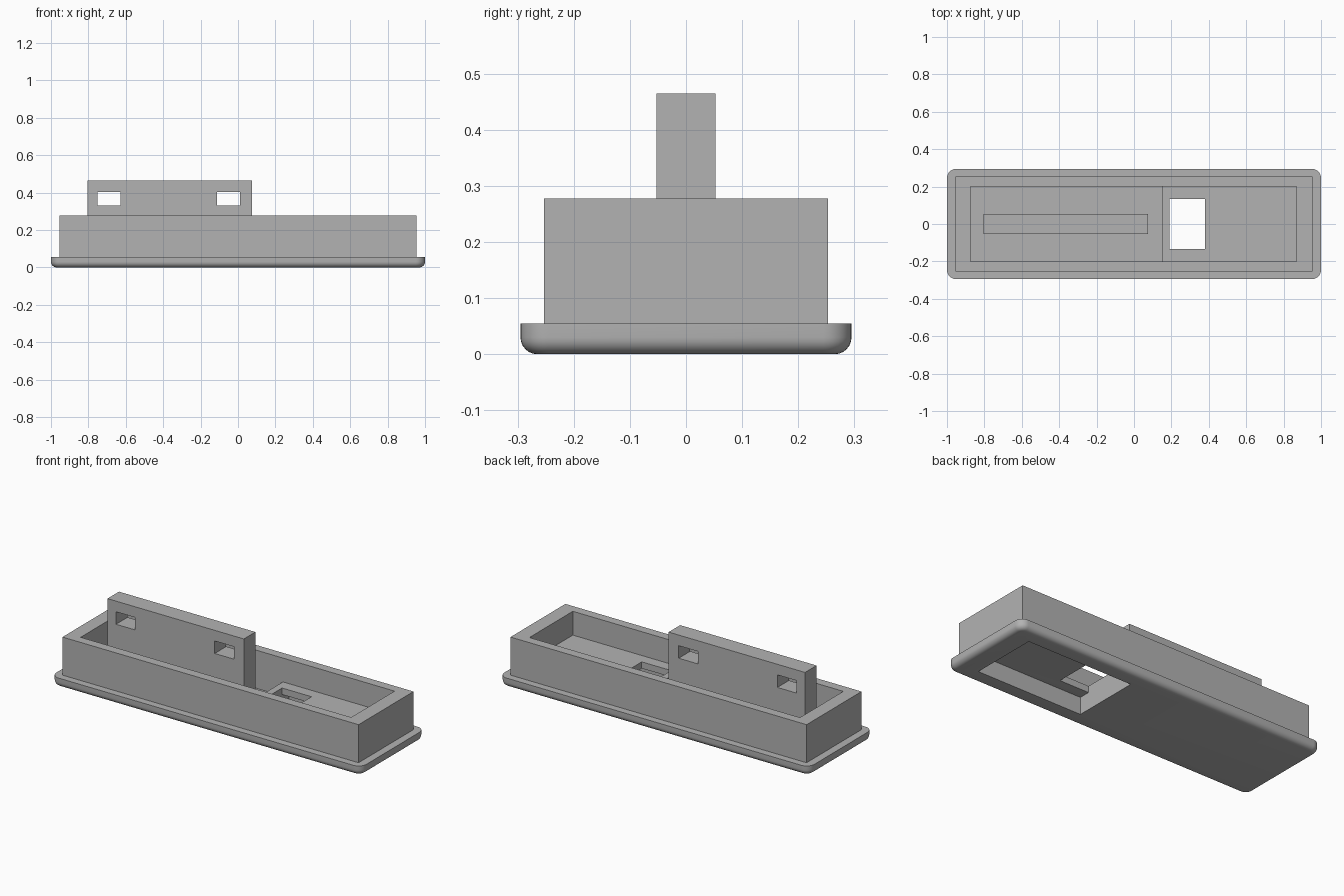
import bpy, bmesh, math
from mathutils import Matrix, Vector

if "Cube" in bpy.data.objects:
    bpy.data.objects.remove(bpy.data.objects["Cube"], do_unlink=True)

grey = bpy.data.materials.new("plain_grey")
grey.use_nodes = True
GREY = (0.45, 0.45, 0.45, 1)
grey.diffuse_color = GREY
grey.node_tree.nodes["Principled BSDF"].inputs["Base Color"].default_value = GREY


def box(name, x0, x1, half_y, z0, z1, corner=0, lower=0):
    """Box symmetric in y, with optional rounded upright and bottom edges."""
    bm = bmesh.new()
    size = Matrix.Diagonal((x1 - x0, 2 * half_y, z1 - z0, 1))
    place = Matrix.Translation(((x0 + x1) / 2, 0, (z0 + z1) / 2))
    bmesh.ops.create_cube(bm, size=1, matrix=place @ size)
    if corner:
        upright = [e for e in bm.edges
                   if abs(e.verts[0].co.z - e.verts[1].co.z) > 0.01]
        bmesh.ops.bevel(bm, geom=upright, offset=corner, segments=8,
                        profile=0.5, affect='EDGES')
    if lower:
        rim = [e for e in bm.edges if all(v.co.z < z0 + 0.001 for v in e.verts)]
        bmesh.ops.bevel(bm, geom=rim, offset=lower, segments=6,
                        profile=0.5, affect='EDGES')
    mesh = bpy.data.meshes.new(name)
    bm.to_mesh(mesh)
    bm.free()
    mesh.materials.append(grey)
    obj = bpy.data.objects.new(name, mesh)
    bpy.context.collection.objects.link(obj)
    return obj


def combine(target, other, operation):
    """Apply a boolean and remove the helper."""
    mod = target.modifiers.new("cut", 'BOOLEAN')
    mod.object, mod.operation, mod.solver = other, operation, 'EXACT'
    bpy.context.view_layer.objects.active = target
    bpy.ops.object.modifier_apply(modifier=mod.name)
    bpy.data.objects.remove(other, do_unlink=True)


FLOOR, RAISED = 0.055, 0.138

# Rounded base plate with the rectangular tray wall on it
tray = box("tray", -1, 1, 0.295, 0, 0.055, corner=0.05, lower=0.03)
combine(tray, box("wall", -0.955, 0.955, 0.253, 0.03, 0.277), 'UNION')

# Inner cavity: deep on one side, raised floor on the other
combine(tray, box("deep_cutter", -0.875, 0.15, 0.2, FLOOR, 0.4), 'DIFFERENCE')
combine(tray, box("shallow_cutter", 0.14, 0.87, 0.2, RAISED, 0.4), 'DIFFERENCE')

# Pocket under the raised floor and the window through it
combine(tray, box("pocket_cutter", 0.19, 0.87, 0.2, -0.1, 0.1), 'DIFFERENCE')
combine(tray, box("window_cutter", 0.19, 0.38, 0.135, 0.05, 0.3), 'DIFFERENCE')

# Upright fin with two slots
fin = box("upright_fin", -0.805, 0.075, 0.053, FLOOR, 0.465)
for x in (-0.75, -0.113):
    combine(fin, box("slot_cutter", x, x + 0.123, 0.2, 0.33, 0.403), 'DIFFERENCE')

# Smooth the rounded rim, keep the rest sharp
for obj in (tray, fin):
    bpy.ops.object.select_all(action='DESELECT')
    obj.select_set(True)
    bpy.context.view_layer.objects.active = obj
    bpy.ops.object.shade_smooth_by_angle(angle=math.radians(30))
